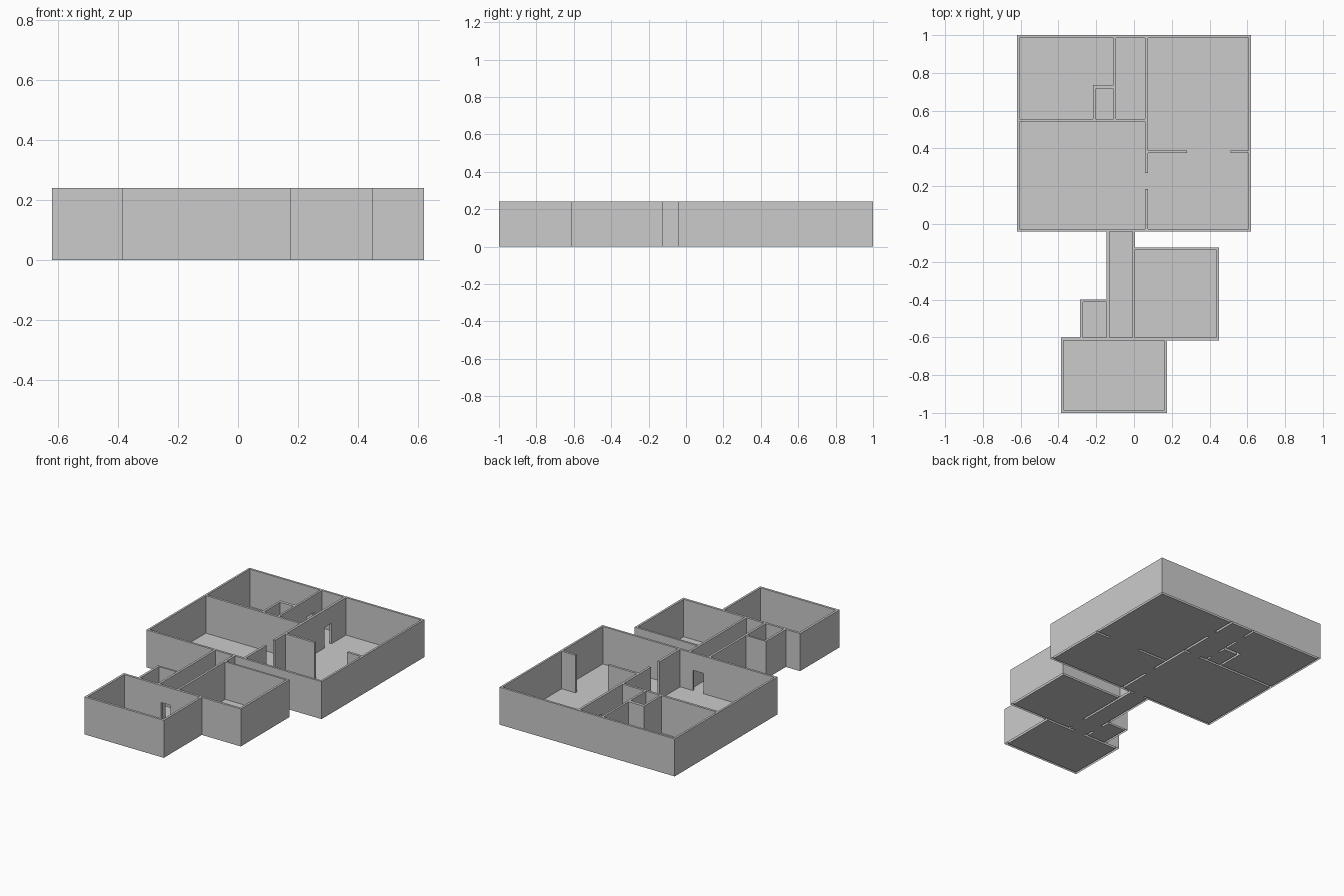
import bpy, bmesh
from math import radians

if "Cube" in bpy.data.objects:
    bpy.data.objects.remove(bpy.data.objects["Cube"])

WALL_H, DOOR_H = 0.24, 0.13

# Rectangles are (x0, y0, x1, y1)
OUTER = [(-.62, -.04, .62, 1), (-.145, -.616, .006, -.04), (-.008, -.616, .451, -.125),
         (-.286, -.616, -.131, -.4), (-.387, -1, .175, -.601)]
ROOMS = [(-.607, .557, -.217, .986), (-.217, .735, -.108, .986),   # L-shaped back left room
         (-.203, .557, -.108, .715),                              # closet
         (-.095, .557, .059, .986),                               # corridor
         (.074, .39, .607, .986), (.074, -.026, .607, .375),      # right rooms
         (-.607, -.026, .059, .542),                              # large room
         (-.131, -.601, -.008, -.04), (.006, -.601, .437, -.138),  # hall, side room
         (-.271, -.601, -.145, -.412), (-.372, -.985, .161, -.616)]
GAPS = [(.28, .375, .51, .39), (.059, .185, .074, .27)]           # full height openings
DOORS = [(.059, .77, .074, .84), (-.108, .83, -.095, .905), (-.108, .6, -.095, .67),
         (-.055, .542, .02, .557), (-.105, -.04, -.03, -.026), (-.115, -.616, -.045, -.601),
         (-.008, -.58, .006, -.47), (-.145, -.545, -.131, -.465)]

rects = OUTER + ROOMS + GAPS + DOORS
xs = sorted({v for r in rects for v in (r[0], r[2])})
ys = sorted({v for r in rects for v in (r[1], r[3])})
zs = [0, DOOR_H, WALL_H]


def inside(group, x, y):
    return any(r[0] < x < r[2] and r[1] < y < r[3] for r in group)


def kind(i, j):
    """Plan cell: None outside, else floor, door or wall."""
    if not (0 <= i < len(xs) - 1 and 0 <= j < len(ys) - 1):
        return None
    x, y = (xs[i] + xs[i + 1]) / 2, (ys[j] + ys[j + 1]) / 2
    if inside(ROOMS + GAPS, x, y):
        return 'floor'
    if inside(DOORS, x, y):
        return 'door'
    return 'wall' if inside(OUTER, x, y) else None


PLAN = {(i, j): kind(i, j) for i in range(-1, len(xs)) for j in range(-1, len(ys))}


def solid(i, j, k):
    c = PLAN.get((i, j))
    return 0 <= k <= 1 and (c == 'wall' or (c == 'door' and k == 1))


def finish(name, bm):
    bmesh.ops.remove_doubles(bm, verts=bm.verts, dist=1e-5)
    bmesh.ops.dissolve_limit(bm, angle_limit=radians(1), verts=bm.verts, edges=bm.edges)
    mesh = bpy.data.meshes.new(name)
    bm.to_mesh(mesh)
    bm.free()
    obj = bpy.data.objects.new(name, mesh)
    bpy.context.collection.objects.link(obj)


def quad(bm, *pts):
    bm.faces.new([bm.verts.new(p) for p in pts])


walls, floor = bmesh.new(), bmesh.new()
for (i, j), c in PLAN.items():
    if c is None:
        continue
    a, b, p, q = xs[i], xs[i + 1], ys[j], ys[j + 1]
    # Floor runs through rooms and doorways, not under the walls
    if c != 'wall':
        quad(floor, (a, p, 0), (b, p, 0), (b, q, 0), (a, q, 0))
    # Wall sides, tops and door heads; the wall bottoms stay open
    for k in (0, 1):
        if not solid(i, j, k):
            continue
        lo, hi = zs[k], zs[k + 1]
        for di, dj, s, e in ((-1, 0, (a, q), (a, p)), (1, 0, (b, p), (b, q)),
                             (0, -1, (a, p), (b, p)), (0, 1, (b, q), (a, q))):
            if not solid(i + di, j + dj, k):
                quad(walls, (*s, lo), (*e, lo), (*e, hi), (*s, hi))
        if k == 1:
            quad(walls, (a, p, hi), (b, p, hi), (b, q, hi), (a, q, hi))
            if c == 'door':
                quad(walls, (a, q, lo), (b, q, lo), (b, p, lo), (a, p, lo))

finish("walls", walls)
finish("floor", floor)
